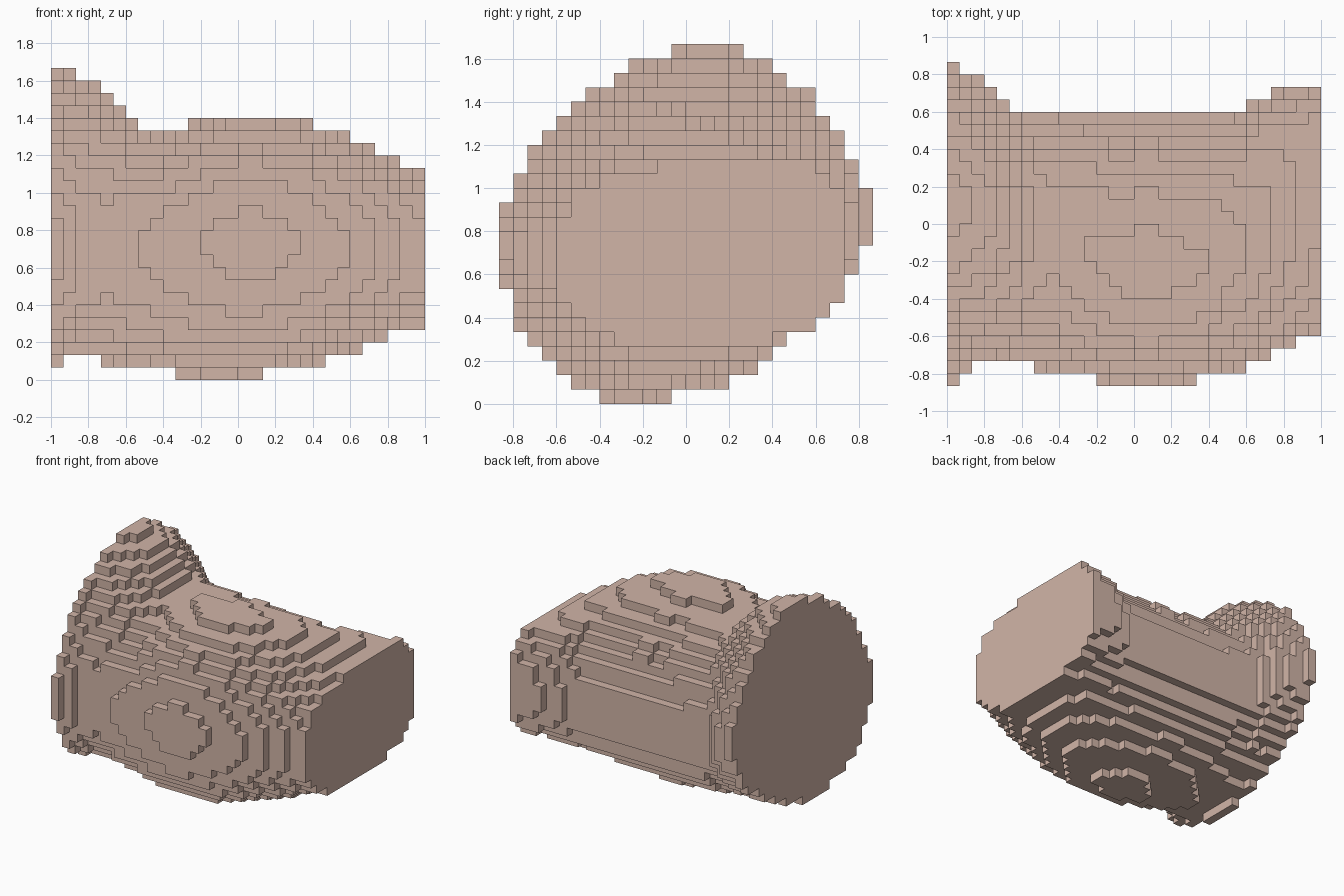
import bpy, bmesh

cube = bpy.data.objects.get("Cube")
if cube:
    bpy.data.objects.remove(cube, do_unlink=True)

CELL = 1 / 15      # size of one block
COUNT = 30         # number of slices along x

# Outline limits along the slices, in blocks: (slice, value)
TOP = [(0, 25), (1.5, 24.5), (3.5, 23.5), (4.5, 22.5), (5.5, 21.5), (6.5, 20.5), (8.5, 20.1),
       (10.5, 20.5), (15.5, 20.9), (20.5, 20.5), (23.5, 19.5), (25.5, 18.5), (27.5, 17.5), (29, 16.9)]
BOTTOM = [(0, 1.3), (.5, 1.5), (2, 1.8), (3.5, 1.5), (9.5, .5), (13, .2), (16.5, .5),
          (21.5, 1.5), (24.5, 2.5), (26.5, 3.5), (29, 4.1)]
BACK = [(0, 12.8), (.5, 12.5), (2.5, 11.5), (3.5, 10.5), (4.5, 9.5), (6, 9.2),
        (21, 9.2), (23.5, 9.5), (25.5, 10.5), (29, 11.2)]
FRONT = [(0, -12.8), (.5, -12.5), (1.5, -11.5), (4, -11.2), (6.5, -11.5), (11.5, -12.5),
         (15.5, -12.9), (19.5, -12.5), (23.5, -11.5), (25.5, -10.5), (27.5, -9.5), (29, -9)]

# Where each slice reaches those limits, and how square its corners are
TOP_Y = [(0, 1.5), (7, .5), (10, -1), (13, -3.5), (19, -3.5), (24, -1.5), (27, 1), (29, 5.5)]
BOTTOM_Y = [(0, -2.5), (10, -4), (17, -4), (29, 0)]
FRONT_Z = [(0, 10.5), (15, 11), (29, 10)]
BACK_Z = [(0, 12.5), (7, 9.5), (22, 9.5), (29, 11.5)]
POWER = [(0, 1.75), (7, 2), (23, 2), (29, 3)]
LOW_FRONT_POWER = [(0, 2.2), (7, 2), (23, 2), (29, 2.6)]


def blend(keys, i):
    for (a, va), (b, vb) in zip(keys, keys[1:]):
        if i <= b:
            return va + (vb - va) * (i - a) / (b - a)


def slice_blocks(i):
    """Blocks of one rounded slice made of four quarter ellipses."""
    top, bottom, back, front, top_y, bottom_y, front_z, back_z, power, low_power = (
        blend(keys, i) for keys in (TOP, BOTTOM, BACK, FRONT, TOP_Y, BOTTOM_Y,
                                    FRONT_Z, BACK_Z, POWER, LOW_FRONT_POWER))
    corners = [(top_y, front_z, front, top, power), (top_y, back_z, back, top, power),
               (bottom_y, front_z, front, bottom, low_power),
               (bottom_y, back_z, back, bottom, power)]
    for j in range(round(front), round(back)):
        for k in range(round(bottom), round(top)):
            inside = True
            for cy, cz, end_y, end_z, p in corners:
                u = (j + .5 - cy) / (end_y - cy)
                v = (k + .5 - cz) / (end_z - cz)
                if u > 0 and v > 0 and u ** p + v ** p > 1:
                    inside = False
            if inside:
                yield (i, j, k)


blocks = {b for i in range(COUNT) for b in slice_blocks(i)}

# Outer skin of the blocks
bm = bmesh.new()
corner_verts = {}


def vert(p):
    key = tuple(p)
    if key not in corner_verts:
        corner_verts[key] = bm.verts.new(
            ((key[0] - COUNT / 2) * CELL, key[1] * CELL, key[2] * CELL))
    return corner_verts[key]


for block in sorted(blocks):
    for axis in range(3):
        for side in (0, 1):
            near = list(block)
            near[axis] += 2 * side - 1
            if tuple(near) in blocks:
                continue
            ring = []
            for a, b in ((0, 0), (1, 0), (1, 1), (0, 1)):
                p = list(block)
                p[axis] += side
                p[(axis + 1) % 3] += a
                p[(axis + 2) % 3] += b
                ring.append(vert(p))
            bm.faces.new(ring if side else ring[::-1])

# Merge the flat terraces into large faces
bmesh.ops.dissolve_limit(bm, angle_limit=.01, verts=bm.verts[:], edges=bm.edges[:])

mesh = bpy.data.meshes.new("stepped_body")
bm.to_mesh(mesh)
bm.free()
body = bpy.data.objects.new("stepped_body", mesh)
bpy.context.collection.objects.link(body)

# Single clay colour
clay = bpy.data.materials.new("dusty_clay")
clay.use_nodes = True
color = (.64, .46, .39, 1)
clay.diffuse_color = color
clay.node_tree.nodes["Principled BSDF"].inputs["Base Color"].default_value = color
mesh.materials.append(clay)
